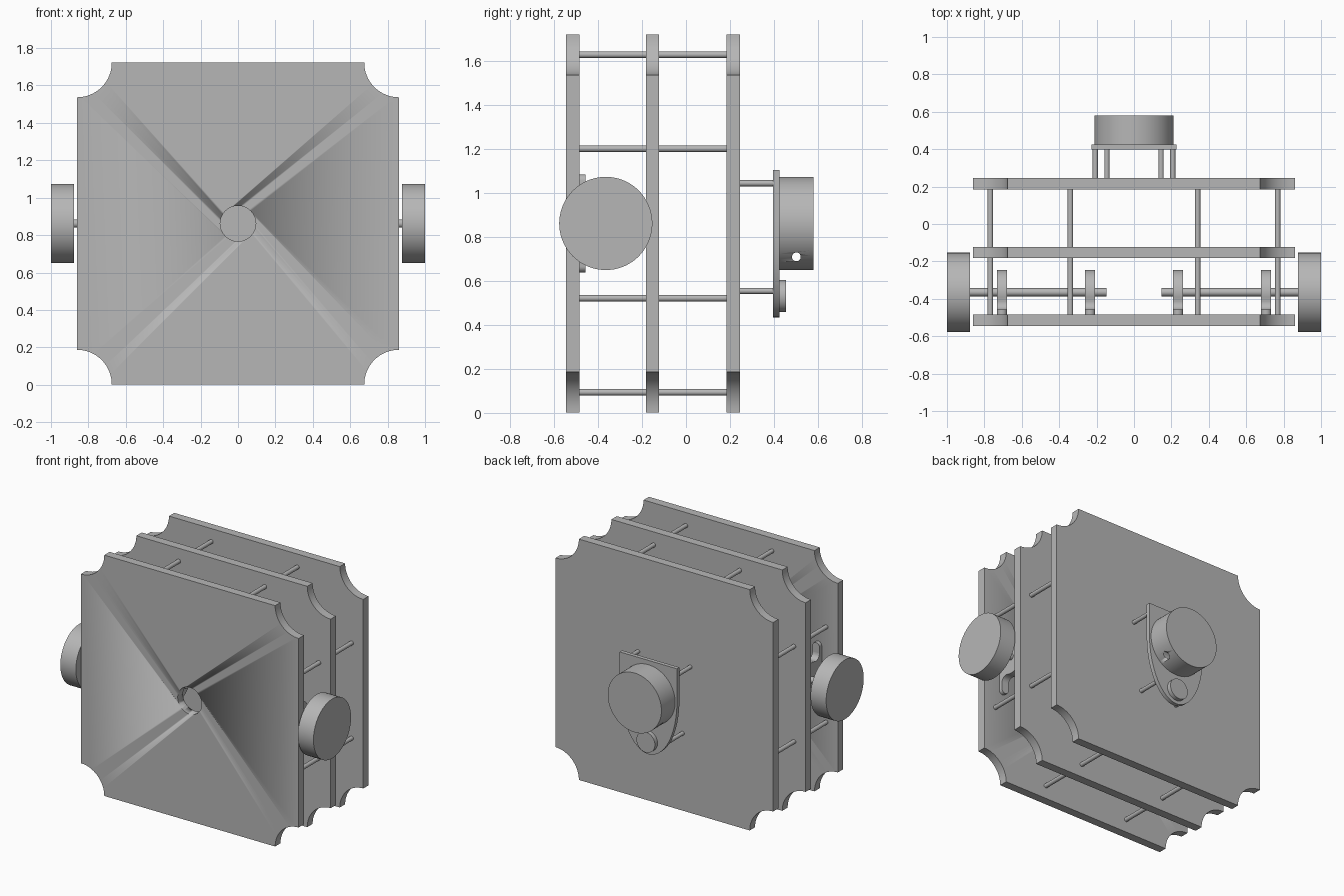
import bpy, bmesh
from math import sin, cos, pi, atan2, radians, sqrt

if "Cube" in bpy.data.objects:
    bpy.data.objects.remove(bpy.data.objects["Cube"])

GREY = (0.47, 0.47, 0.47, 1)
grey = bpy.data.materials.new("plain grey")
grey.use_nodes = True
grey.diffuse_color = GREY
grey.node_tree.nodes["Principled BSDF"].inputs["Base Color"].default_value = GREY

MID = 0.862                 # height of the middle of the plates
WHEEL_Y = -0.365            # axle line
FRONT, MIDDLE, BACK = (-0.545, -0.485), (-0.183, -0.122), (0.185, 0.245)


def arc(cx, cy, r, a, b, n=12, ry=None):
    """Points on an arc from angle a to b, in degrees."""
    ry = r if ry is None else ry
    angles = [radians(a + (b - a) * i / n) for i in range(n + 1)]
    return [(cx + r * cos(t), cy + ry * sin(t)) for t in angles]


def prism(name, points, axis, start, end, bevel=0):
    """Extrude a closed outline along x (points are y, z) or y (points are x, z)."""
    def place(p, d):
        return (d, p[0], p[1]) if axis == "x" else (p[0], d, p[1])
    bm = bmesh.new()
    rings = [[bm.verts.new(place(p, d)) for p in points] for d in (start, end)]
    caps = [bm.faces.new(r) for r in rings]
    n = len(points)
    for i in range(n):
        j = (i + 1) % n
        bm.faces.new((rings[0][i], rings[0][j], rings[1][j], rings[1][i]))
    if bevel:
        edges = list({e for f in caps for e in f.edges})
        bmesh.ops.bevel(bm, geom=edges, offset=bevel, segments=3,
                        profile=0.5, affect="EDGES")
    bmesh.ops.recalc_face_normals(bm, faces=bm.faces)
    mesh = bpy.data.meshes.new(name)
    bm.to_mesh(mesh)
    bm.free()
    mesh.materials.append(grey)
    obj = bpy.data.objects.new(name, mesh)
    bpy.context.collection.objects.link(obj)
    bpy.ops.object.select_all(action="DESELECT")
    obj.select_set(True)
    bpy.context.view_layer.objects.active = obj
    bpy.ops.object.shade_smooth_by_angle(angle=radians(35))
    return obj


def rod(name, u, z, r, axis, start, end, n=24, bevel=0):
    return prism(name, arc(u, z, r, 0, 360, n)[:-1], axis, start, end, bevel)


def cut(obj, cutter):
    cutter.hide_render = True
    bpy.context.view_layer.objects.active = obj
    mod = obj.modifiers.new("hole", "BOOLEAN")
    mod.operation = "DIFFERENCE"
    mod.solver = "EXACT"
    mod.object = cutter
    bpy.ops.object.modifier_apply(modifier=mod.name)
    bpy.data.objects.remove(cutter)


# Three square plates with scooped corners
H = 0.86
outline = []
for cx, cz, a in ((H, H, 270), (-H, H, 360), (-H, -H, 90), (H, -H, 180)):
    outline += arc(cx, MID + cz, 0.185, a, a - 90, 16)
plates = [prism(name, outline, "y", *span) for name, span in
          (("front_plate", FRONT), ("middle_plate", MIDDLE), ("back_plate", BACK))]
cut(plates[0], rod("hole_cutter", 0, MID, 0.095, "y", -0.6, -0.4, 48))

# Eight spacer rods in each gap, in a ring
NEAR, FAR = 0.34, 0.768
for sx in (-1, 1):
    for sz in (-1, 1):
        for x, z in ((NEAR, FAR), (FAR, NEAR)):
            for start, end in ((FRONT[1], MIDDLE[0]), (MIDDLE[1], BACK[0])):
                rod("spacer_rod", sx * x, MID + sz * z, 0.015, "y", start, end)

# Bearing block outline: round housing flowing into a flat foot
FOOT, HOUSING, FILLET = 0.027, 0.12, 0.04
dh = FOOT + FILLET - HOUSING
reach = sqrt((HOUSING + FILLET) ** 2 - dh ** 2)
tilt = atan2(dh, reach) * 180 / pi
half = arc(reach, FOOT + FILLET, FILLET, 270, 180 + tilt, 8) + arc(0, HOUSING, HOUSING, tilt, 90, 16)
profile = half + [(-z, h) for z, h in reversed(half[:-1])]
block = [(FRONT[1] + h, MID + z) for z, h in profile]

for side, s in (("left", 1), ("right", -1)):
    # Wheel and axle
    rod(side + "_wheel", WHEEL_Y, MID, 0.212, "x", s * 0.877, s, 72, bevel=0.012)
    rod(side + "_axle", WHEEL_Y, MID, 0.022, "x", s * 0.147, s * 0.88)
    # Two bearing blocks with round-ended feet
    for x in (0.235, 0.706):
        prism(side + "_bearing_block", block, "x", s * x - 0.0275, s * x + 0.0275)
        foot = (arc(s * x, MID + 0.195, 0.0275, 0, 180)
                + arc(s * x, MID - 0.195, 0.0275, 180, 360))
        prism(side + "_bearing_foot", foot, "y", FRONT[1], FRONT[1] + FOOT)

# Scanner mount: flat-topped plate with a rounded tip, on four rods
prism("scanner_plate", [(0.226, 1.105), (-0.226, 1.105)]
      + arc(0, 0.87, 0.226, 180, 360, 32, ry=0.435), "y", 0.397, 0.425)
for s in (-1, 1):
    for x, z in ((0.207, 1.045), (0.145, 0.555)):
        rod("scanner_rod", s * x, z, 0.014, "y", BACK[1], 0.397)

# Scanner head with a small side hole, and its drive motor
head = rod("scanner_head", 0, MID, 0.212, "y", 0.425, 0.58, 72)
cut(head, rod("side_hole_cutter", 0.502, 0.71, 0.02, "x", -0.3, 0.3))
rod("scanner_motor", 0, 0.532, 0.073, "y", 0.425, 0.455, 40)
